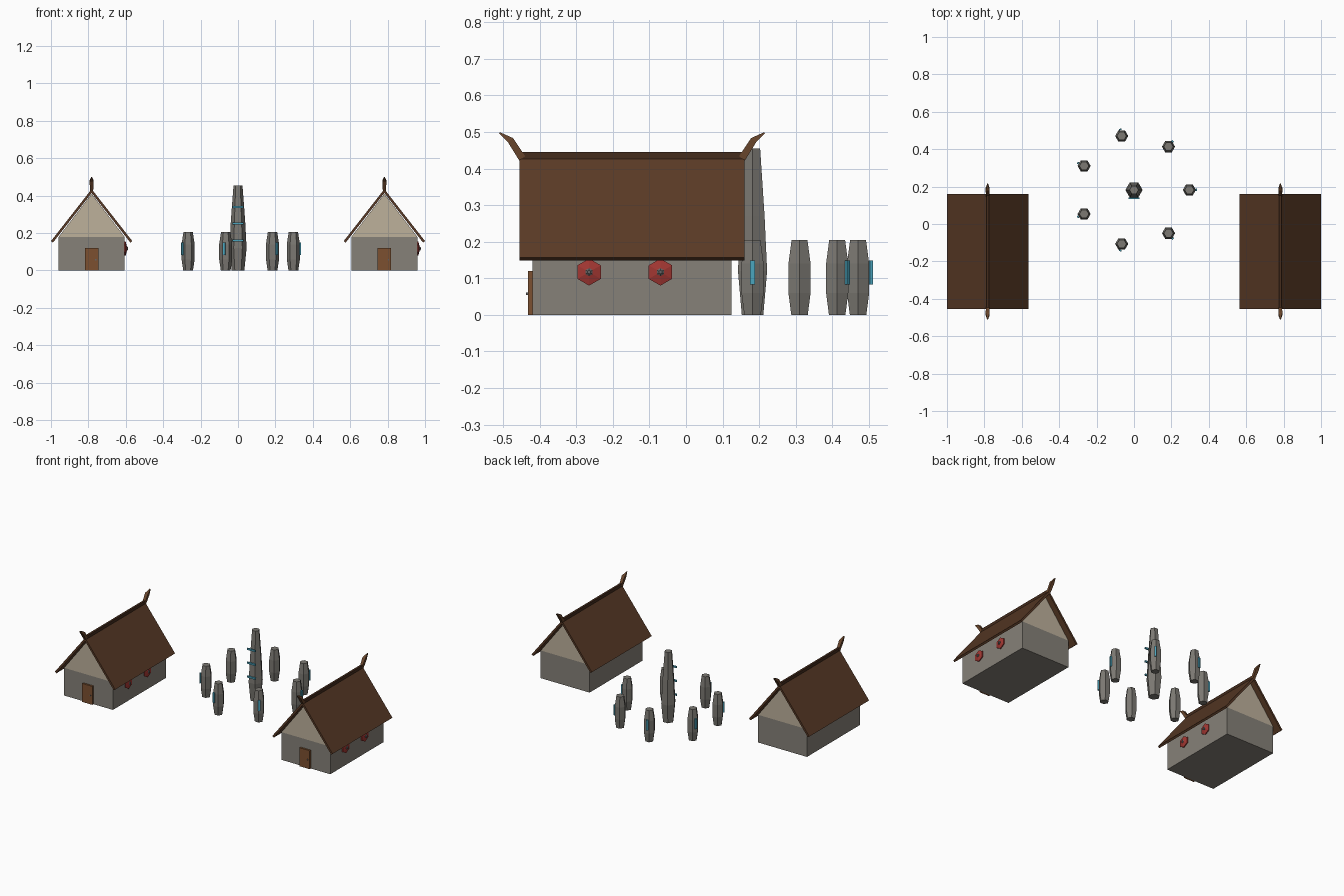
import bpy, bmesh
from math import cos, sin, tau
from mathutils import Vector, Matrix

if "Cube" in bpy.data.objects:
    bpy.data.objects.remove(bpy.data.objects["Cube"], do_unlink=True)


def material(name, r, g, b):
    m = bpy.data.materials.new(name)
    m.use_nodes = True
    m.diffuse_color = (r, g, b, 1)
    node = next(n for n in m.node_tree.nodes if n.type == 'BSDF_PRINCIPLED')
    node.inputs["Base Color"].default_value = (r, g, b, 1)
    node.inputs["Roughness"].default_value = 0.9
    return m


wall_stone = material("wall stone", 0.24, 0.22, 0.19)
grey_rock = material("grey rock", 0.20, 0.19, 0.17)
plaster = material("plaster", 0.51, 0.44, 0.33)
roof_brown = material("roof brown", 0.10, 0.042, 0.019)
dark_wood = material("dark wood", 0.06, 0.025, 0.012)
horn_wood = material("horn wood", 0.14, 0.06, 0.025)
door_wood = material("door wood", 0.20, 0.08, 0.03)
shield_red = material("shield red", 0.36, 0.038, 0.032)
iron = material("iron", 0.13, 0.13, 0.13)
rune_blue = material("rune blue", 0.07, 0.38, 0.52)


def loft(name, rings, mat, place=Matrix()):
    """Join closed rings of points with quads and cap both ends."""
    bm = bmesh.new()
    loops = [[bm.verts.new(place @ Vector(p)) for p in ring] for ring in rings]
    for a, b in zip(loops, loops[1:]):
        for i in range(len(a)):
            j = (i + 1) % len(a)
            bm.faces.new((a[i], a[j], b[j], b[i]))
    bm.faces.new(loops[0][::-1])
    bm.faces.new(loops[-1])
    bmesh.ops.recalc_face_normals(bm, faces=bm.faces)
    mesh = bpy.data.meshes.new(name)
    bm.to_mesh(mesh)
    bm.free()
    mesh.materials.append(mat)
    ob = bpy.data.objects.new(name, mesh)
    bpy.context.collection.objects.link(ob)
    return ob


def box(name, centre, size, mat, turn=0):
    half = Vector(size) / 2
    corners = [(-1, -1), (1, -1), (1, 1), (-1, 1)]
    rings = [[(x * half.x, y * half.y, z * half.z) for x, y in corners] for z in (-1, 1)]
    return loft(name, rings, mat, Matrix.Translation(centre) @ Matrix.Rotation(turn, 4, 'Z'))


def prism(name, outline, y0, y1, mat, x):
    """Extrude an xz outline along y."""
    return loft(name, [[(x + px, y, pz) for px, pz in outline] for y in (y0, y1)], mat)


def hexagon(name, profile, mat, place):
    """Six-sided solid from (radius, height) pairs."""
    rings = [[(r * cos(i * tau / 6), r * sin(i * tau / 6), h) for i in range(6)]
             for r, h in profile]
    return loft(name, rings, mat, place)


def horn(name, x, y, direction):
    """Curved, tapering ridge horn leaning outwards."""
    path = [(-0.004, 0.428, 0.008, 0.010), (0.028, 0.478, 0.011, 0.009), (0.058, 0.498, 0.002, 0.002)]
    rings = []
    for out, z, w, t in path:
        across = Vector((0, direction * 0.8, -0.6)) * t
        c = Vector((x, y + direction * out, z))
        side = Vector((w, 0, 0))
        rings.append([c - side - across, c + side - across, c + side + across, c - side + across])
    loft(name, rings, horn_wood)


def house(label, x):
    front, back, mid = -0.42, 0.125, -0.1475
    box(label + "_walls", (x, mid, 0.09), (0.352, back - front, 0.18), wall_stone)
    prism(label + "_gables", [(-0.176, 0.18), (0.176, 0.18), (0, 0.41)], front, back, plaster, x)
    # Roof slopes, ridge beam and horns
    for side, s in (("left", 1), ("right", -1)):
        slope = [(0, 0.435), (s * 0.2175, 0.157), (s * 0.207, 0.149), (0, 0.414)]
        prism(f"{label}_roof_{side}", slope, -0.455, 0.16, roof_brown, x)
    box(label + "_ridge_beam", (x, mid, 0.435), (0.014, 0.615, 0.02), dark_wood)
    horn(label + "_front_horn", x, -0.452, -1)
    horn(label + "_back_horn", x, 0.157, 1)
    # Door and knob
    box(label + "_door", (x, -0.426, 0.06), (0.073, 0.012, 0.12), door_wood)
    box(label + "_door_knob", (x + 0.022, -0.434, 0.058), (0.007, 0.006, 0.007), iron)
    # Shields on the left wall
    for n, y in enumerate((-0.265, -0.07), 1):
        place = Matrix.Translation((x + 0.176, y, 0.117)) @ Matrix.Rotation(tau / 4, 4, 'Y')
        hexagon(f"{label}_shield_{n}", [(0.037, 0), (0.037, 0.006), (0.01, 0.013)], shield_red, place)
        hexagon(f"{label}_shield_boss_{n}", [(0.011, 0.01), (0.011, 0.015), (0.005, 0.019)], iron, place)


house("left_house", 0.7825)
house("right_house", -0.7825)

# Tall middle stone with its rune bars
centre = Vector((0, 0.182, 0))
hexagon("middle_stone", [(0.034, 0), (0.046, 0.12), (0.038, 0.27), (0.024, 0.455)],
        grey_rock, Matrix.Translation(centre))
for n in range(3):
    box(f"middle_rune_{n + 1}", centre + Vector((0, -0.045, 0.16 + n * 0.09)),
        (0.06, 0.008, 0.011), rune_blue)

# Ring of standing stones, each with a rune on its outer side
for n in range(7):
    a = n * tau / 7
    outward = Vector((cos(a), sin(a), 0))
    hexagon(f"ring_stone_{n + 1}", [(0.026, 0), (0.035, 0.06), (0.035, 0.14), (0.025, 0.205)],
            grey_rock, Matrix.Translation(centre + outward * 0.296))
    box(f"ring_rune_{n + 1}", centre + outward * 0.332 + Vector((0, 0, 0.116)),
        (0.008, 0.013, 0.066), rune_blue, a)
